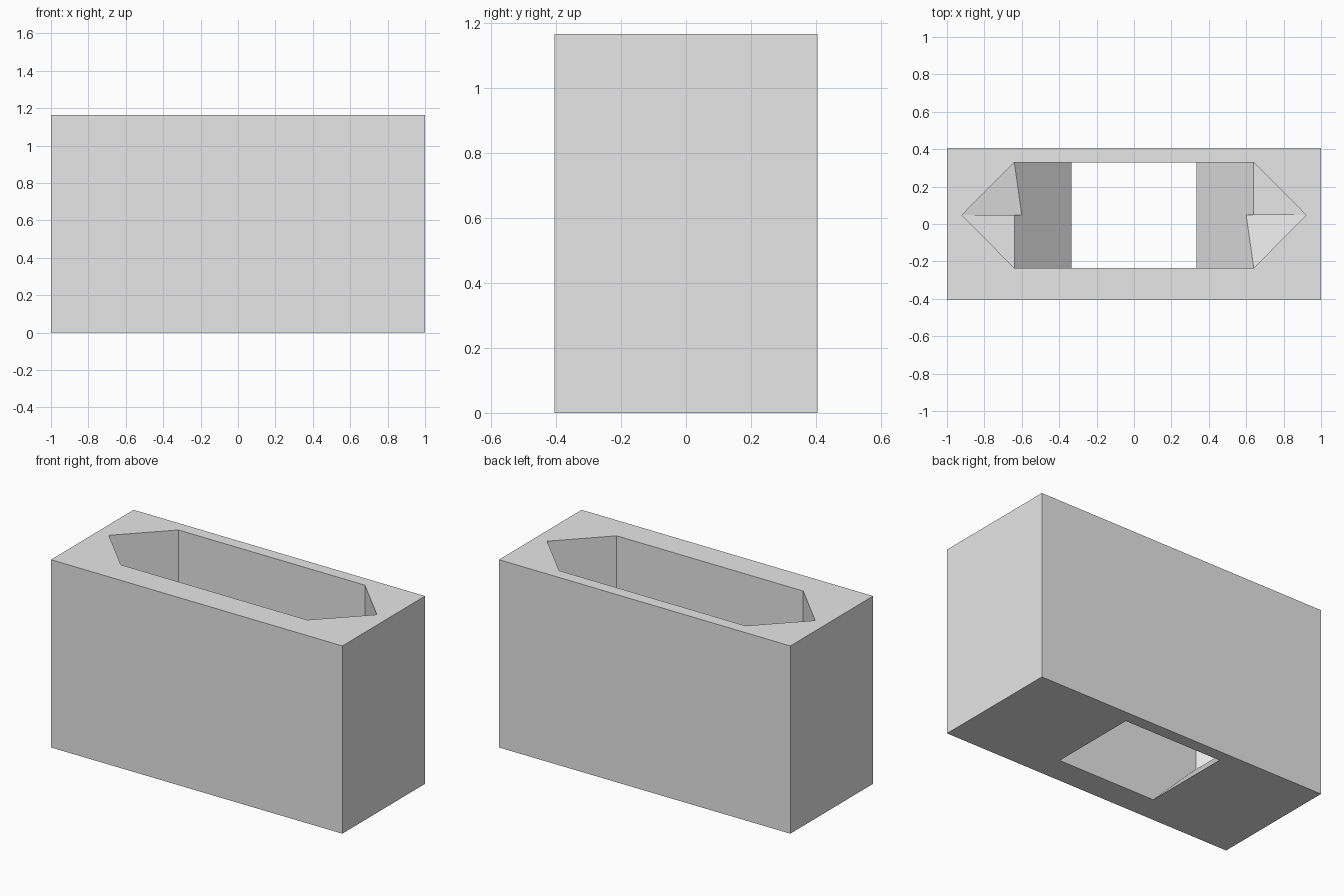
import bpy, bmesh
from mathutils import Vector

cube = bpy.data.objects.get("Cube")
if cube:
    bpy.data.objects.remove(cube, do_unlink=True)

# Main dimensions
HALF_W, HALF_D, HEIGHT = 1.0, 0.405, 1.165
FRONT, BACK = -0.235, 0.33           # cavity walls
MID = (FRONT + BACK) / 2
TIP, SHOULDER, OUTLET = 0.92, 0.64, 0.335
LEDGE = SHOULDER - OUTLET            # 45 degree chute
DIP = 0.04

grey = bpy.data.materials.new("light_grey")
grey.diffuse_color = (0.8, 0.8, 0.8, 1)
grey.use_nodes = True
grey.node_tree.nodes["Principled BSDF"].inputs["Base Color"].default_value = (0.8, 0.8, 0.8, 1)


def solid(name, bm):
    bmesh.ops.recalc_face_normals(bm, faces=bm.faces[:])
    mesh = bpy.data.meshes.new(name)
    bm.to_mesh(mesh)
    bm.free()
    mesh.materials.append(grey)
    ob = bpy.data.objects.new(name, mesh)
    bpy.context.collection.objects.link(ob)
    return ob


def prism(name, outline, offset):
    """Extrude a closed outline along an offset."""
    bm = bmesh.new()
    face = bm.faces.new([bm.verts.new(p) for p in outline])
    ext = bmesh.ops.extrude_face_region(bm, geom=[face], use_keep_orig=True)
    new = [g for g in ext["geom"] if isinstance(g, bmesh.types.BMVert)]
    bmesh.ops.translate(bm, verts=new, vec=Vector(offset))
    return solid(name, bm)


def hull(name, points):
    bm = bmesh.new()
    for p in points:
        bm.verts.new(p)
    bmesh.ops.convex_hull(bm, input=bm.verts[:])
    return solid(name, bm)


def cut(target, cutter):
    cutter.hide_render = True
    mod = target.modifiers.new("cut", 'BOOLEAN')
    mod.operation, mod.solver, mod.object = 'DIFFERENCE', 'EXACT', cutter
    bpy.context.view_layer.update()
    graph = bpy.context.evaluated_depsgraph_get()
    mesh = bpy.data.meshes.new_from_object(target.evaluated_get(graph))
    target.modifiers.clear()
    target.data = mesh
    bpy.data.objects.remove(cutter, do_unlink=True)


# Outer block
block = prism("hopper_block",
              [(-HALF_W, -HALF_D, 0), (HALF_W, -HALF_D, 0),
               (HALF_W, HALF_D, 0), (-HALF_W, HALF_D, 0)], (0, 0, HEIGHT))

# Sloped chute down to the rectangular outlet
side = [(OUTLET - 0.1, -0.1), (SHOULDER, LEDGE), (SHOULDER, 0.6)]
profile = [(x, FRONT, z) for x, z in side] + [(-x, FRONT, z) for x, z in reversed(side)]
cut(block, prism("chute_cutter", profile, (0, BACK - FRONT, 0)))

# Six-sided upper well with pointed ends
well = [(-TIP, MID), (-SHOULDER, FRONT), (SHOULDER, FRONT),
        (TIP, MID), (SHOULDER, BACK), (-SHOULDER, BACK)]
cut(block, prism("well_cutter", [(x, y, LEDGE) for x, y in well], (0, 0, HEIGHT)))

# Shallow sloped dip in one half of each end ledge
for s, wall in ((-1, BACK), (1, FRONT)):
    inner = s * (SHOULDER - DIP)
    cut(block, hull("dip_cutter", [(s * TIP, MID, LEDGE), (s * SHOULDER, wall, LEDGE),
                                   (inner, MID, LEDGE - DIP), (inner, MID, LEDGE + DIP)]))
